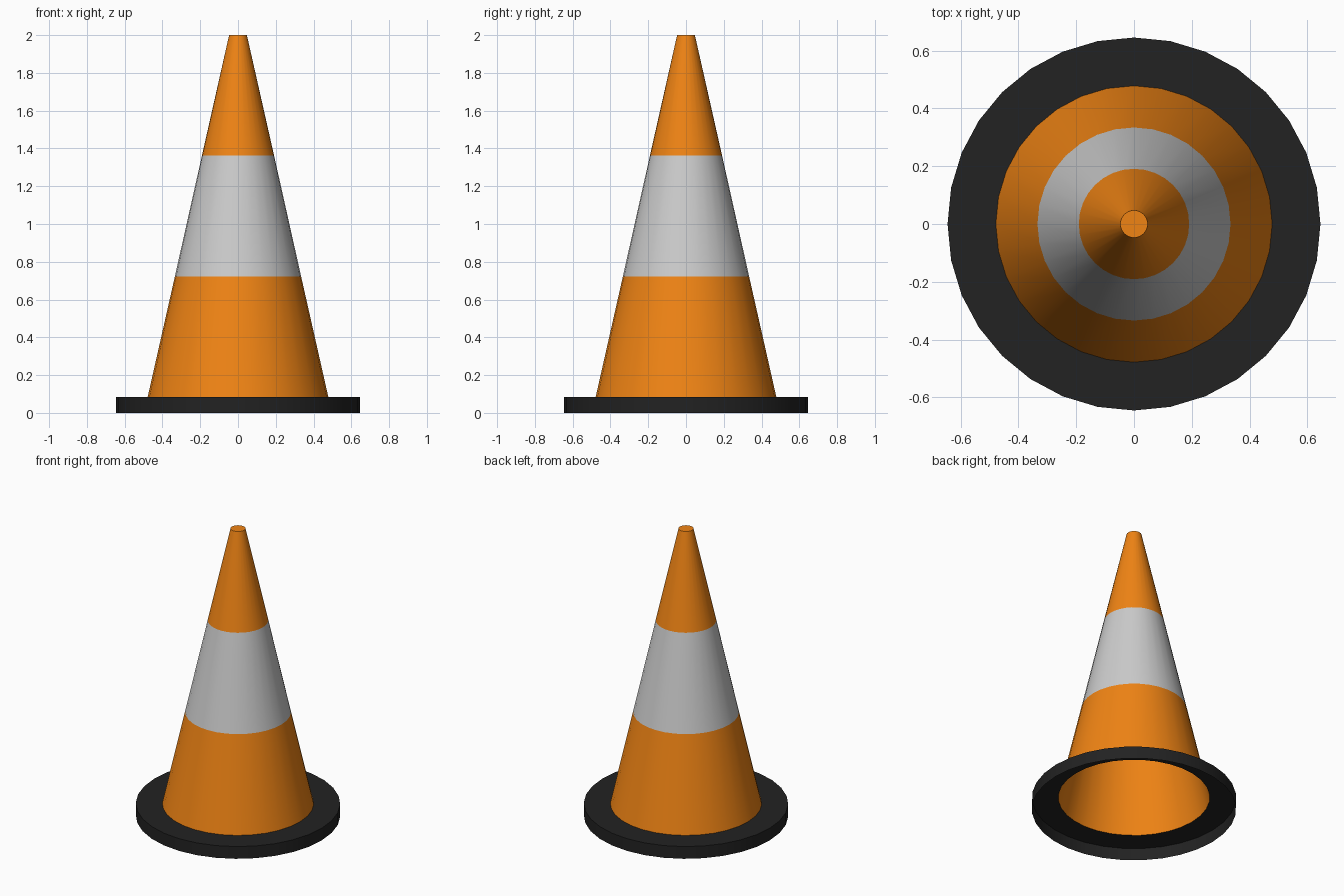
import bpy, bmesh
from math import cos, sin, tau, radians

if "Cube" in bpy.data.objects:
    bpy.data.objects.remove(bpy.data.objects["Cube"])

SIDES = 32


def material(name, rgb):
    m = bpy.data.materials.new(name)
    m.diffuse_color = (*rgb, 1)
    m.use_nodes = True
    m.node_tree.nodes["Principled BSDF"].inputs["Base Color"].default_value = m.diffuse_color
    return m


ORANGE = material("orange", (0.87, 0.23, 0.007))
WHITE = material("white", (0.8, 0.8, 0.8))
BLACK = material("black", (0.016, 0.016, 0.016))


def lathe(name, profile, mats, cap=False):
    """Spin (radius, z) points into a shell; mats gives one material per band."""
    bm = bmesh.new()
    rings = [[bm.verts.new((r * cos(tau * i / SIDES), r * sin(tau * i / SIDES), z))
              for i in range(SIDES)] for r, z in profile]
    slots = list(dict.fromkeys(mats))
    for low, high, mat in zip(rings, rings[1:], mats):
        for i in range(SIDES):
            j = (i + 1) % SIDES
            face = bm.faces.new((low[i], low[j], high[j], high[i]))
            face.material_index = slots.index(mat)
    if cap:
        bm.faces.new(rings[-1]).material_index = slots.index(mats[-1])
    mesh = bpy.data.meshes.new(name)
    bm.to_mesh(mesh)
    bm.free()
    for m in slots:
        mesh.materials.append(m)
    ob = bpy.data.objects.new(name, mesh)
    bpy.context.collection.objects.link(ob)
    bpy.ops.object.select_all(action='DESELECT')
    ob.select_set(True)
    bpy.context.view_layer.objects.active = ob
    bpy.ops.object.shade_smooth_by_angle(angle=radians(40))
    return ob


# Base: rim wall and flat top, hollow underneath
lathe("base", [(0.645, 0), (0.645, 0.085), (0.478, 0.085)], [BLACK, BLACK])

# Cone: three equal bands, open at the bottom and closed at the tip
lathe("cone", [(0.478, 0.085), (0.334, 0.723), (0.191, 1.362), (0.047, 2.0)],
      [ORANGE, WHITE, ORANGE], cap=True)
